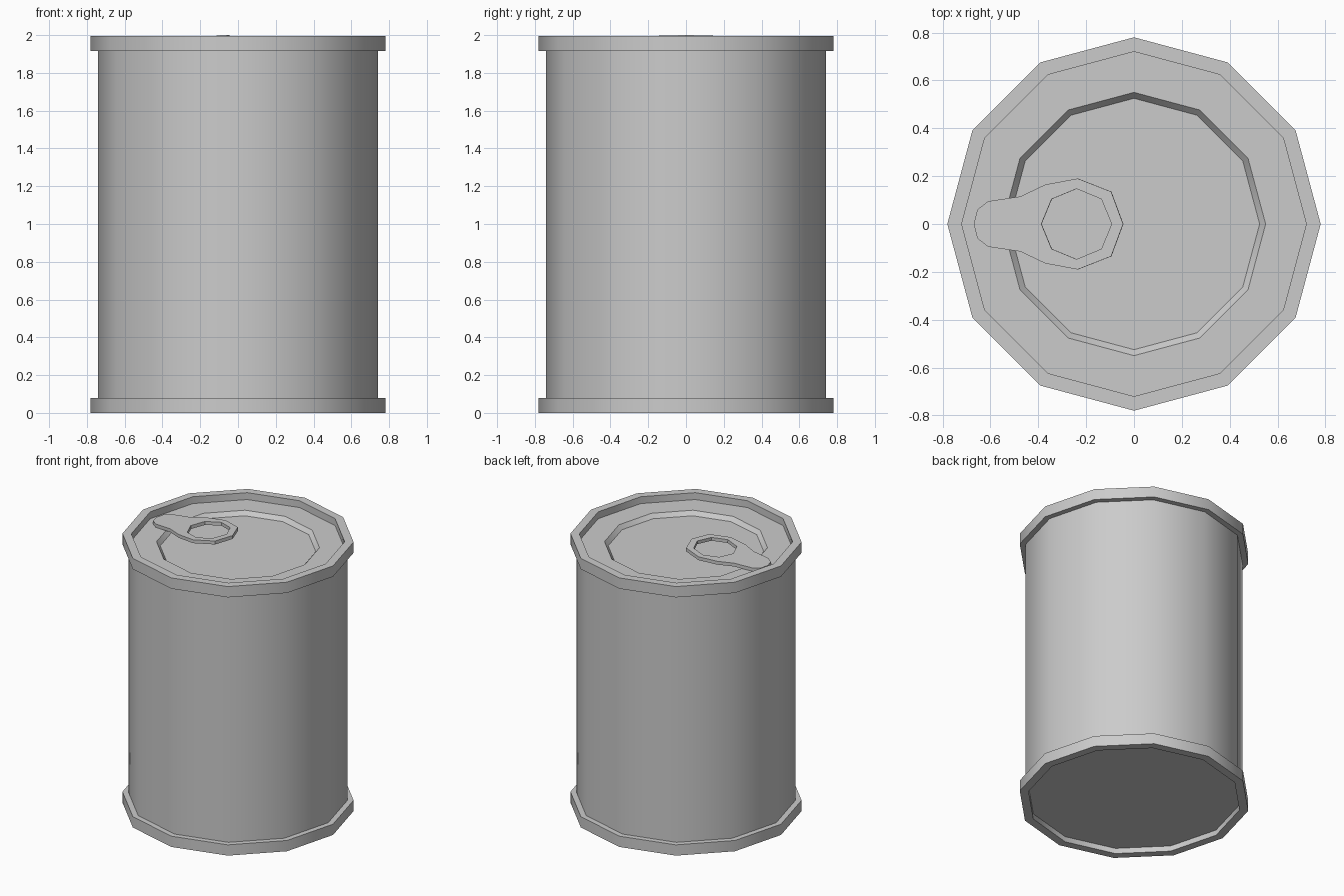
import bpy, bmesh, math

if "Cube" in bpy.data.objects:
    bpy.data.objects.remove(bpy.data.objects["Cube"], do_unlink=True)

SIDES = 12
RIM_TOP = 1.996
RIM_H = 0.08

# Bare metal
metal = bpy.data.materials.new("grey metal")
metal.use_nodes = True
metal.diffuse_color = (0.6, 0.6, 0.6, 1)
metal.node_tree.nodes["Principled BSDF"].inputs["Base Color"].default_value = (0.6, 0.6, 0.6, 1)


def finish(obj):
    """Give the part its material and smooth shading with sharp corners."""
    obj.data.materials.clear()
    obj.data.materials.append(metal)
    bpy.ops.object.select_all(action='DESELECT')
    obj.select_set(True)
    bpy.context.view_layer.objects.active = obj
    bpy.ops.object.shade_smooth_by_angle(angle=math.radians(35))


def lathe(name, profile, closed=False):
    """Turn (radius, z) points around the z axis; a zero radius makes a centre."""
    bm = bmesh.new()
    rings = []
    for r, z in profile:
        if r == 0:
            rings.append([bm.verts.new((0, 0, z))] * SIDES)
        else:
            rings.append([bm.verts.new((r * math.cos(a), r * math.sin(a), z))
                          for a in (math.tau * i / SIDES for i in range(SIDES))])
    pairs = list(zip(rings, rings[1:]))
    if closed:
        pairs.append((rings[-1], rings[0]))
    for low, high in pairs:
        for i in range(SIDES):
            j = (i + 1) % SIDES
            corners = dict.fromkeys((low[i], low[j], high[j], high[i]))
            bm.faces.new(list(corners))
    mesh = bpy.data.meshes.new(name)
    bm.to_mesh(mesh)
    bm.free()
    obj = bpy.data.objects.new(name, mesh)
    bpy.context.collection.objects.link(obj)
    finish(obj)
    return obj


# Can wall
lathe("body", [(0.74, 0.04), (0.74, 1.95)])

# Rims at both ends
for name, z in (("bottom_rim", 0), ("top_rim", RIM_TOP - RIM_H)):
    lathe(name, [(0.72, z), (0.78, z), (0.78, z + RIM_H), (0.72, z + RIM_H)], closed=True)

# Recessed lid with a stepped-down centre panel
lathe("lid", [(0.73, 1.945), (0.55, 1.945), (0.525, 1.915), (0, 1.915)])

# Recessed base
lathe("base", [(0, 0.04), (0.73, 0.04)])

# Pull tab: half outline mirrored across y, with an eight-sided finger hole
half = [(-0.045, 0), (-0.095, 0.135), (-0.235, 0.19), (-0.37, 0.165),
        (-0.475, 0.115), (-0.61, 0.095), (-0.655, 0.06), (-0.67, 0)]
outline = half + [(x, -y) for x, y in half[-2:0:-1]]
hole = [(-0.24 + 0.147 * math.cos(a), 0.147 * math.sin(a))
        for a in (math.tau * i / 8 for i in range(8))]

curve = bpy.data.curves.new("pull_tab", 'CURVE')
curve.dimensions = '2D'
curve.fill_mode = 'BOTH'
curve.extrude = 0.0125
for points in (outline, hole):
    spline = curve.splines.new('POLY')
    spline.points.add(len(points) - 1)
    for point, (x, y) in zip(spline.points, points):
        point.co = (x, y, 0, 1)
    spline.use_cyclic_u = True
tab = bpy.data.objects.new("pull_tab", curve)
bpy.context.collection.objects.link(tab)
tab.location.z = 1.9898
tab.rotation_euler.y = -0.05
bpy.ops.object.select_all(action='DESELECT')
tab.select_set(True)
bpy.context.view_layer.objects.active = tab
bpy.ops.object.convert(target='MESH')
tab = bpy.context.view_layer.objects.active
bm = bmesh.new()
bm.from_mesh(tab.data)
bmesh.ops.remove_doubles(bm, verts=bm.verts, dist=0.0005)
bmesh.ops.recalc_face_normals(bm, faces=bm.faces)
bm.to_mesh(tab.data)
bm.free()
finish(tab)

# Lid rivet joining the tab's nose to the lid is hidden; base faces point downward
base = bpy.data.objects["base"].data
base.flip_normals()
lid = bpy.data.objects["lid"].data
if lid.polygons[0].normal.z < 0:
    lid.flip_normals()
if base.polygons[0].normal.z > 0:
    base.flip_normals()
